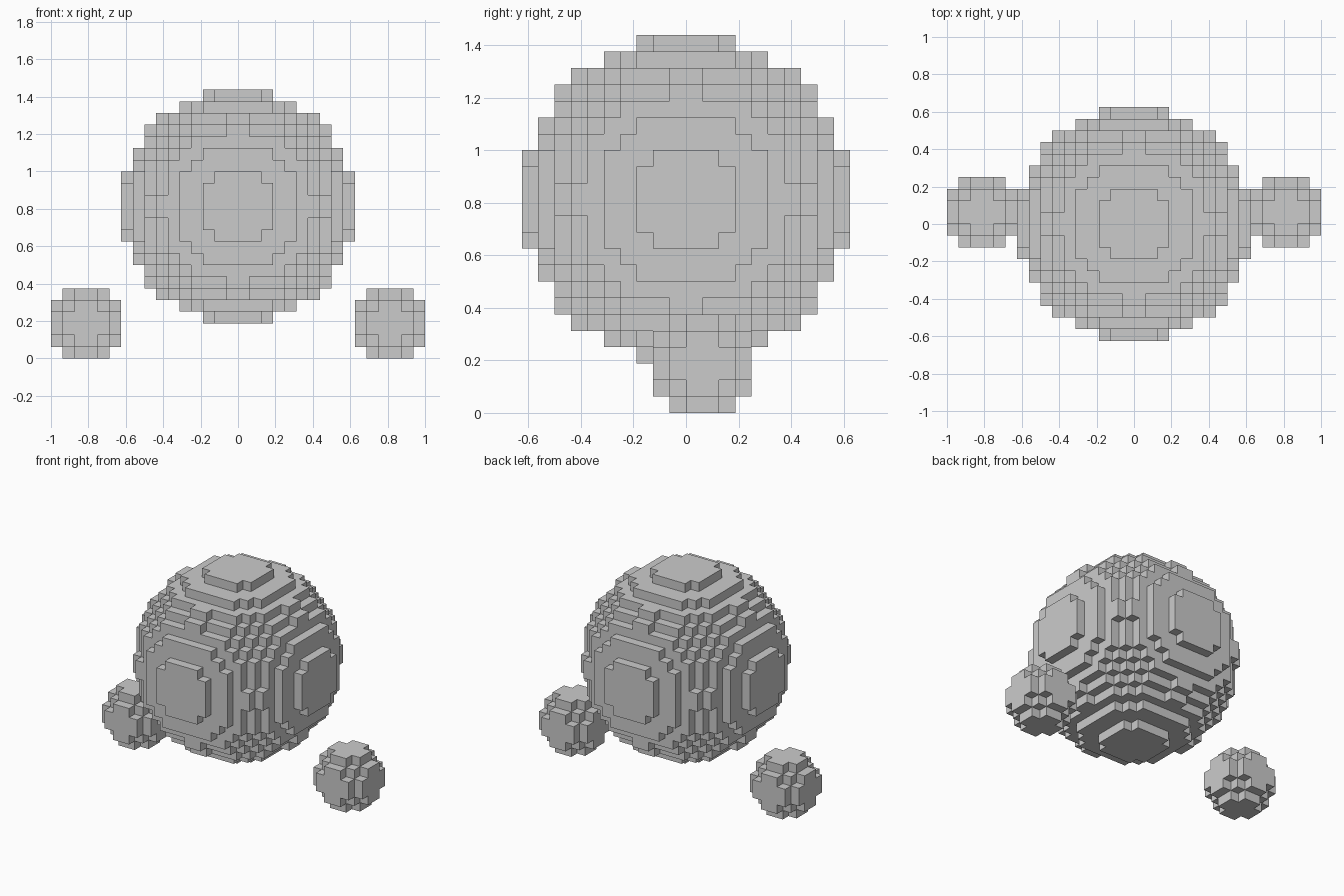
import bpy, bmesh
from mathutils import Vector

if "Cube" in bpy.data.objects:
    bpy.data.objects.remove(bpy.data.objects["Cube"])

V = 1 / 16  # block size


def block_ball(name, centre, radius):
    """Ball of cubic blocks, radius in blocks; only outside faces are made."""
    def filled(c):
        return sum((i + 0.5) ** 2 for i in c) <= radius ** 2

    bm = bmesh.new()
    verts = {}

    def vert(c):
        if c not in verts:
            verts[c] = bm.verts.new(Vector(c) * V)
        return verts[c]

    span = range(-radius, radius)
    for cell in ((x, y, z) for x in span for y in span for z in span):
        if not filled(cell):
            continue
        for axis in range(3):
            u, w = (axis + 1) % 3, (axis + 2) % 3
            for side in (0, 1):
                near = list(cell)
                near[axis] += 2 * side - 1
                if filled(near):
                    continue
                corners = []
                for a, b in ((0, 0), (1, 0), (1, 1), (0, 1)):
                    p = list(cell)
                    p[axis] += side
                    p[u] += a
                    p[w] += b
                    corners.append(vert(tuple(p)))
                bm.faces.new(corners if side else corners[::-1])
    mesh = bpy.data.meshes.new(name)
    bm.to_mesh(mesh)
    bm.free()
    obj = bpy.data.objects.new(name, mesh)
    obj.location = centre
    bpy.context.collection.objects.link(obj)
    return obj


# Large round body
block_ball("body", (0, 0, 13 * V), 10)

# Two small round feet, slightly behind the middle
for name, s in (("left_foot", -1), ("right_foot", 1)):
    block_ball(name, (s * 13 * V, V, 3 * V), 3)
